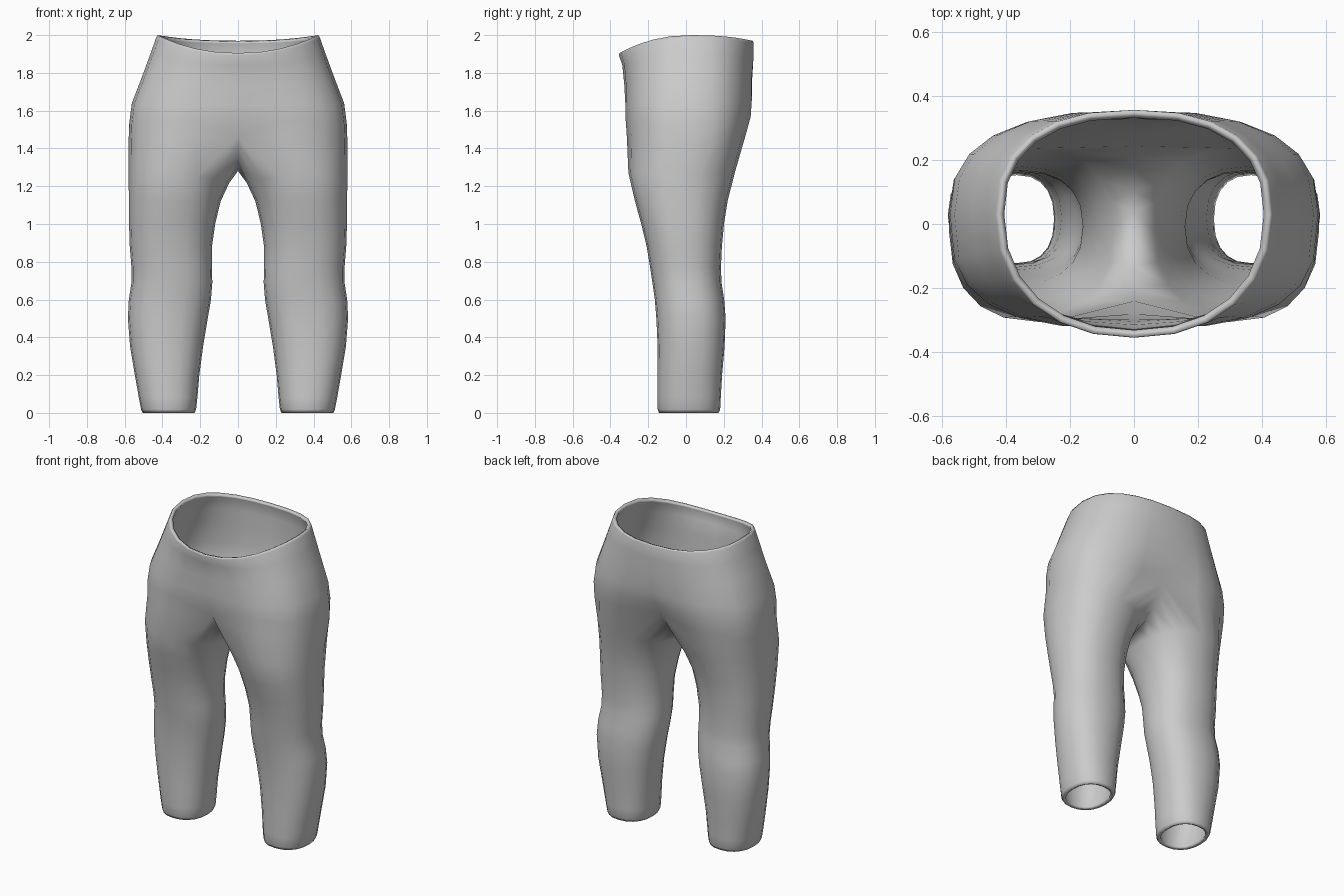
import bpy, bmesh, math

if "Cube" in bpy.data.objects:
    bpy.data.objects.remove(bpy.data.objects["Cube"])

N = 20      # sides of a leg
M = 12      # leg edges that carry on up into the hips (rest form the crotch)


def spow(v, p):
    return math.copysign(abs(v) ** (2 / p), v)


def leg_ring(z, x_in, x_out, y_front, y_back, p=2.3):
    cx, hx = (x_in + x_out) / 2, (x_out - x_in) / 2
    cy, hy = (y_front + y_back) / 2, (y_back - y_front) / 2
    pts = []
    for i in range(N):
        a = math.radians(-108 + 18 * i)
        pts.append((cx + hx * spow(math.cos(a), p), cy + hy * spow(math.sin(a), p), z))
    return pts


def hip_arc(z, z_front, z_back, x, y_front, y_back, p_front, p_back, crease_f=0, crease_b=0):
    # half loop from the front centre round the side to the back centre
    pts = []
    for i in range(M + 1):
        a = math.radians(-90 + 180 * i / M)
        c, s = math.cos(a), math.sin(a)
        if s < 0:
            end, r, cr, p = z_front, 0.03 - y_front, crease_f, p_front
        else:
            end, r, cr, p = z_back, y_back - 0.03, crease_b, p_back
        px = x * spow(c, p) if 0 < i < M else 0.0
        dent = 1 - cr * math.exp(-(px / 0.11) ** 2)
        pts.append((px, 0.03 + r * dent * spow(s, p), z + (end - z) * s * s))
    return pts


# leg from the hem up to the thigh
rings = [leg_ring(*r) for r in [
    (0.0, 0.230, 0.505, -0.143, 0.173), (0.018, 0.222, 0.513, -0.150, 0.181),
    (0.08, 0.215, 0.525, -0.151, 0.184), (0.20, 0.205, 0.546, -0.151, 0.191),
    (0.35, 0.185, 0.571, -0.150, 0.204), (0.50, 0.160, 0.583, -0.157, 0.210),
    (0.60, 0.143, 0.578, -0.165, 0.202), (0.69, 0.136, 0.564, -0.178, 0.188),
    (0.77, 0.138, 0.564, -0.190, 0.185), (0.88, 0.138, 0.573, -0.208, 0.190),
    (1.00, 0.121, 0.577, -0.237, 0.201), (1.12, 0.092, 0.578, -0.270, 0.220)]]

# tilted ring just below the crotch
top = leg_ring(1.27, 0.045, 0.579, -0.305, 0.258)
rings.append([(x, y, z - 0.05 * max(0, -math.cos(math.radians(-108 + 18 * i))))
              for i, (x, y, z) in enumerate(top)])

# hips and waist
arcs = [hip_arc(*a) for a in [
    (1.42, 1.46, 1.49, 0.580, -0.322, 0.330, 2.9, 2.6, 0.17, 0.22),
    (1.53, 1.55, 1.57, 0.576, -0.328, 0.352, 2.9, 2.6, 0.07, 0.13),
    (1.64, 1.63, 1.65, 0.562, -0.328, 0.358, 2.8, 2.5, 0.02, 0.06),
    (1.78, 1.74, 1.77, 0.508, -0.327, 0.357, 2.6, 2.5, 0, 0.02),
    (1.90, 1.84, 1.88, 0.464, -0.337, 0.357, 2.4, 2.45),
    (1.985, 1.895, 1.96, 0.434, -0.356, 0.357, 2.2, 2.4),
    (2.0, 1.905, 1.97, 0.425, -0.353, 0.353, 2.2, 2.4)]]

# last leg ring: hip arc outside, crotch seam on the centre plane inside
y_f, z_f = arcs[0][0][1:]
y_b, z_b = arcs[0][M][1:]
seam = []
for i in range(M + 1, N):
    u = math.sin(math.radians(-108 + 18 * i)) / math.sin(math.radians(108))
    ye, ze, e = (y_b, z_b, 2.0) if u > 0 else (y_f, z_f, 1.7)
    seam.append((0.0, 0.04 + (ye - 0.04) * abs(u), 1.28 + (ze - 1.28) * abs(u) ** e))
rings.append(arcs[0] + seam)

bm = bmesh.new()
loops = [[bm.verts.new(p) for p in r] for r in rings]
for a, b in zip(loops, loops[1:]):
    for i in range(N):
        j = (i + 1) % N
        bm.faces.new((a[i], a[j], b[j], b[i]))
prev = loops[-1][:M + 1]
for arc in arcs[1:]:
    cur = [bm.verts.new(p) for p in arc]
    for i in range(M):
        bm.faces.new((prev[i], prev[i + 1], cur[i + 1], cur[i]))
    prev = cur

# mirror the half across the centre seam
bmesh.ops.mirror(bm, geom=bm.verts[:] + bm.edges[:] + bm.faces[:], axis='X', merge_dist=0.0005)
bmesh.ops.remove_doubles(bm, verts=bm.verts[:], dist=0.0005)
bmesh.ops.recalc_face_normals(bm, faces=bm.faces[:])
for f in bm.faces:
    f.smooth = True
mesh = bpy.data.meshes.new("trousers")
bm.to_mesh(mesh)
bm.free()
trousers = bpy.data.objects.new("trousers", mesh)
bpy.context.collection.objects.link(trousers)

# cloth thickness, inwards
cloth = trousers.modifiers.new("cloth", 'SOLIDIFY')
cloth.thickness = 0.022
cloth.offset = -1
